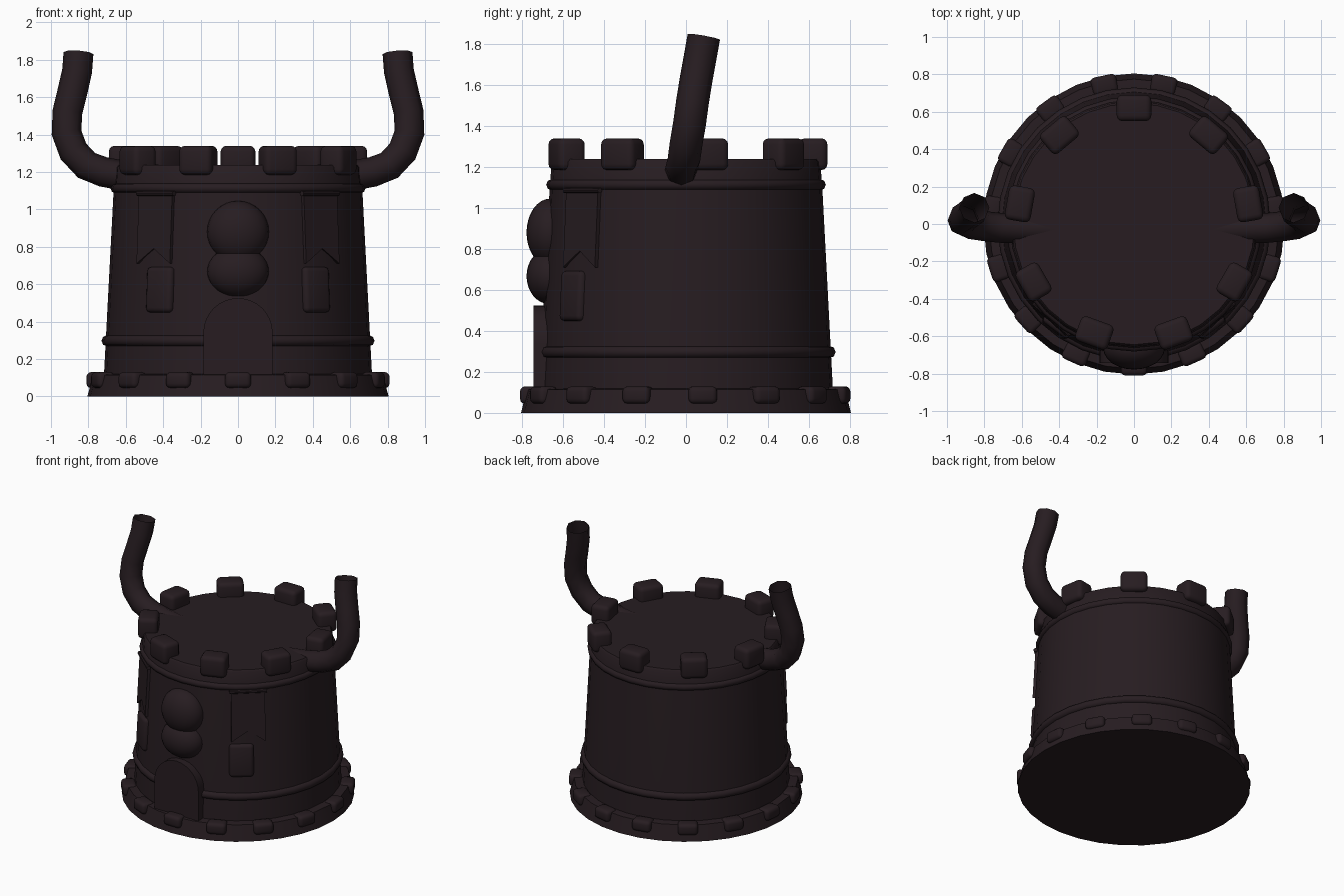
import bpy, bmesh
from math import sin, cos, pi, radians
from mathutils import Matrix, Vector

if "Cube" in bpy.data.objects:
    bpy.data.objects.remove(bpy.data.objects["Cube"])

mat = bpy.data.materials.new("dark_stone")
mat.diffuse_color = (0.02, 0.012, 0.015, 1)
mat.use_nodes = True
mat.node_tree.nodes["Principled BSDF"].inputs["Base Color"].default_value = mat.diffuse_color


def finish(name, bm, smooth=35):
    bmesh.ops.recalc_face_normals(bm, faces=bm.faces)
    me = bpy.data.meshes.new(name)
    bm.to_mesh(me)
    bm.free()
    ob = bpy.data.objects.new(name, me)
    bpy.context.collection.objects.link(ob)
    me.materials.append(mat)
    bpy.ops.object.select_all(action='DESELECT')
    ob.select_set(True)
    bpy.context.view_layer.objects.active = ob
    bpy.ops.object.shade_smooth_by_angle(angle=radians(smooth))
    return ob


def lathe(name, profile, sides=32):
    bm = bmesh.new()
    rings = [[bm.verts.new((r * cos(2 * pi * i / sides), r * sin(2 * pi * i / sides), z))
              for i in range(sides)] for r, z in profile]
    for a, b in zip(rings, rings[1:]):
        for i in range(sides):
            j = (i + 1) % sides
            bm.faces.new((a[i], a[j], b[j], b[i]))
    bm.faces.new(rings[0])
    bm.faces.new(rings[-1])
    return finish(name, bm)


def around(deg, r, z, tilt=0):
    # Local frame on the wall: x along the wall, y inwards, z up
    return (Matrix.Rotation(radians(deg + 90), 4, 'Z') @ Matrix.Translation((0, -r, z))
            @ Matrix.Rotation(radians(tilt), 4, 'X'))


def block(name, matrix, size, bevel):
    bm = bmesh.new()
    bmesh.ops.create_cube(bm, size=1)
    bmesh.ops.scale(bm, vec=size, verts=bm.verts)
    bmesh.ops.bevel(bm, geom=bm.edges[:], offset=bevel, segments=3, profile=0.5, affect='EDGES')
    bm.transform(matrix)
    return finish(name, bm)


def plate(name, matrix, outline, depth):
    # Flat x-z outline thickened inwards
    bm = bmesh.new()
    face = bm.faces.new([bm.verts.new((x, 0, z)) for x, z in outline])
    out = bmesh.ops.extrude_face_region(bm, geom=[face])
    bmesh.ops.translate(bm, vec=(0, depth, 0),
                        verts=[v for v in out["geom"] if isinstance(v, bmesh.types.BMVert)])
    if not face.is_valid or len(bm.faces) < len(outline) + 2:
        bm.faces.new([v for v in bm.verts if abs(v.co.y) < 1e-6])
    bm.transform(matrix)
    return finish(name, bm)


def ring(name, major, minor, z, sides=32, seg=8):
    bm = bmesh.new()
    loops = [[bm.verts.new(((major + minor * cos(2 * pi * k / seg)) * cos(2 * pi * i / sides),
                            (major + minor * cos(2 * pi * k / seg)) * sin(2 * pi * i / sides),
                            z + minor * sin(2 * pi * k / seg)))
              for k in range(seg)] for i in range(sides)]
    for i in range(sides):
        a, b = loops[i], loops[(i + 1) % sides]
        for k in range(seg):
            bm.faces.new((a[k], a[(k + 1) % seg], b[(k + 1) % seg], b[k]))
    return finish(name, bm, 60)


# Tower, base and bands
lathe("base", [(0.805, 0), (0.775, 0.115), (0.70, 0.12)])
lathe("tower", [(0.72, 0.05), (0.665, 1.10), (0.655, 1.225), (0.645, 1.238)])
ring("lower_band", 0.70, 0.03, 0.297)
ring("upper_band", 0.655, 0.027, 1.113)

# Battlements and foundation stones
for i in range(9):
    block("battlement", around(90 + 40 * i, 0.62, 1.262), (0.185, 0.14, 0.155), 0.03)
for i in range(15):
    block("foundation_stone", around(-90 + 24 * i, 0.76, 0.087), (0.14, 0.10, 0.085), 0.025)

# Arched door
arch = [(0.185 * cos(pi * i / 16), 0.34 + 0.185 * sin(pi * i / 16)) for i in range(17)]
plate("door", Matrix.Translation((0, -0.743, 0)), [(-0.185, 0.09), (0.185, 0.09)] + arch, 0.12)

# Two rounded bosses above the door
for name, z, rz in (("upper_boss", 0.88, 0.165), ("lower_boss", 0.667, 0.137)):
    bm = bmesh.new()
    bmesh.ops.create_uvsphere(bm, u_segments=24, v_segments=16, radius=1)
    bm.transform(Matrix.Translation((0, -0.663, z)) @ Matrix.Diagonal((0.165, 0.115, rz, 1)))
    finish(name, bm)

# Banners with rods, and window plates
for deg in (-49, -131):
    plate("banner", around(deg, 0.682, 0.90, -3),
          [(-0.118, 0.19), (-0.118, -0.19), (0, -0.11), (0.118, -0.19), (0.118, 0.19)], 0.03)
    bm = bmesh.new()
    bmesh.ops.create_cone(bm, cap_ends=True, segments=10, radius1=0.014, radius2=0.014, depth=0.26)
    bm.transform(around(deg, 0.67, 1.085) @ Matrix.Rotation(pi / 2, 4, 'Y'))
    finish("banner_rod", bm)
for deg in (-53, -127):
    block("window", around(deg, 0.685, 0.57, -3), (0.17, 0.06, 0.245), 0.025)

# Open-ended curved horns, octagonal in section
path = [(0.40, -0.03, 1.155), (0.60, -0.025, 1.178), (0.72, -0.02, 1.2), (0.81, -0.01, 1.235),
        (0.88, 0.0, 1.31), (0.917, 0.017, 1.41), (0.912, 0.032, 1.52), (0.885, 0.05, 1.63),
        (0.86, 0.07, 1.74), (0.853, 0.087, 1.835)]
for side in (-1, 1):
    pts = [Vector(p) for p in path]
    bm = bmesh.new()
    loops = []
    for i, p in enumerate(pts):
        t = (pts[min(i + 1, len(pts) - 1)] - pts[max(i - 1, 0)]).normalized()
        v = Vector((0, 1, 0))
        v = (v - t * v.dot(t)).normalized()
        u = v.cross(t)
        loops.append([bm.verts.new(p + 0.08 * (u * cos(pi * k / 4) + v * sin(pi * k / 4)))
                      for k in range(8)])
    for a, b in zip(loops, loops[1:]):
        for k in range(8):
            bm.faces.new((a[k], a[(k + 1) % 8], b[(k + 1) % 8], b[k]))
    bm.transform(Matrix.Diagonal((side, 1, 1, 1)))
    finish("horn", bm, 50)
